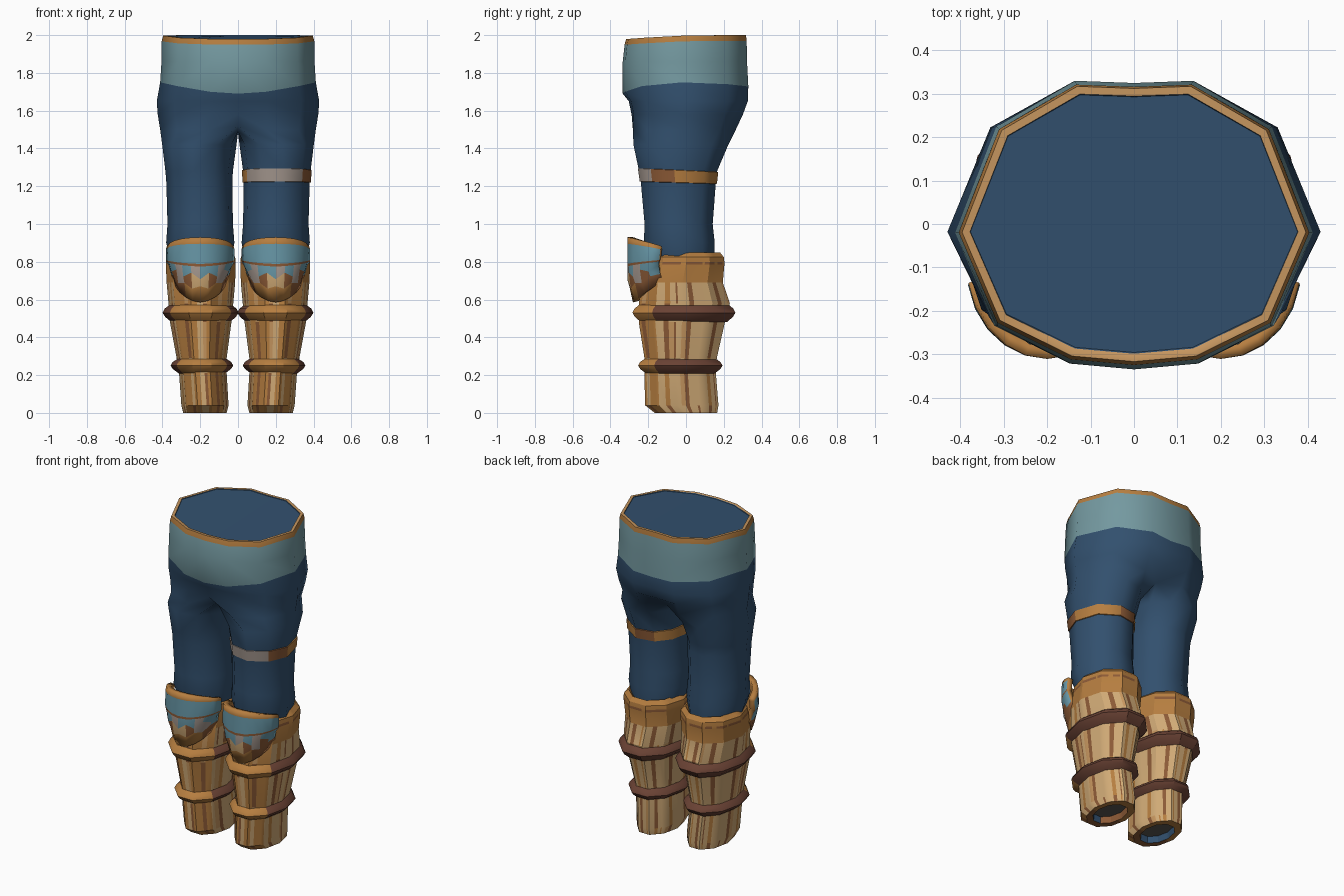
import bpy, math, random
from math import sin, cos, radians

if "Cube" in bpy.data.objects:
    bpy.data.objects.remove(bpy.data.objects["Cube"])

random.seed(4)


def srgb(r, g, b):
    lin = [((c / 255 + 0.055) / 1.055) ** 2.4 for c in (r, g, b)]
    return (*lin, 1)


PALETTE = {
    "navy_cloth": (50, 80, 110), "teal_cloth": (116, 153, 160),
    "tan_leather": (208, 170, 118), "dark_strap": (106, 66, 52),
    "rust_brown": (140, 90, 54), "pale_grey": (168, 155, 146),
    "plate_blue": (104, 152, 168), "sole_grey": (92, 88, 84),
    "light_ochre": (198, 150, 95),
    "ochre_leather": (182, 126, 64),   # kept last: used for plate thickness
}
MATS = []
for name, rgb in PALETTE.items():
    m = bpy.data.materials.new(name)
    m.diffuse_color = srgb(*rgb)
    m.use_nodes = True
    m.node_tree.nodes["Principled BSDF"].inputs["Base Color"].default_value = m.diffuse_color
    MATS.append(m)
NAVY, TEAL, TAN, STRAP, RUST, PALE, BLUE, SOLE, LIGHT, OCHRE = range(10)


def loft(name, rings, color, closed=True, cap_top=None, cap_bottom=None,
         angle=30, mirror=True, thickness=0):
    """Skin rings listed top to bottom; color(row, col, centre) gives a slot."""
    verts, starts = [], []
    for ring in rings:
        starts.append(len(verts))
        verts += ring
    faces, slots = [], []
    for r in range(len(rings) - 1):
        n = min(len(rings[r]), len(rings[r + 1]))
        loop = closed and len(rings[r]) == len(rings[r + 1])
        if closed == "lower" and n < 10:
            loop = False
        a, b = starts[r], starts[r + 1]
        for c in range(n if loop else n - 1):
            d = (c + 1) % n
            f = (a + c, b + c, b + d, a + d)
            mid = [sum(verts[i][k] for i in f) / 4 for k in range(3)]
            faces.append(f)
            slots.append(color(r, c, mid))
    if cap_top is not None:
        faces.append(tuple(range(len(rings[0]))))
        slots.append(cap_top)
    if cap_bottom is not None:
        faces.append(tuple(reversed(range(starts[-1], len(verts)))))
        slots.append(cap_bottom)
    me = bpy.data.meshes.new(name)
    me.from_pydata(verts, [], faces)
    for m in MATS:
        me.materials.append(m)
    me.polygons.foreach_set("material_index", slots)
    ob = bpy.data.objects.new(name, me)
    bpy.context.collection.objects.link(ob)
    bpy.ops.object.select_all(action="DESELECT")
    ob.select_set(True)
    bpy.context.view_layer.objects.active = ob
    bpy.ops.object.shade_smooth_by_angle(angle=radians(angle))
    if thickness:
        s = ob.modifiers.new("thickness", "SOLIDIFY")
        s.thickness, s.offset = thickness, -1
        s.material_offset = s.material_offset_rim = 10
    if mirror:
        mod = ob.modifiers.new("mirror", "MIRROR")
        mod.use_clip = True
        mod.merge_threshold = 0.0005
    return ob


# ---- trousers: half a pelvis flowing into one leg, mirrored ----
HALF = [(0, -1), (.36, -.96), (.78, -.7), (1, -.06), (.77, .67), (.33, .985), (0, .97)]
SAG = [-.06, -.05, -.02, 0, -.01, -.022, -.03]
WAIST_SAG = [-.02, -.02, -.014, -.003, 0, 0, 0]
LEG_ANGLES = [-118, -80, -42, -5, 40, 80, 118, 150, 180, 210]


def hip_ring(z, hx, yf, yb, sag=(0,) * 7):
    return [(x * hx, -y * yf if y < 0 else y * yb, z + s)
            for (x, y), s in zip(HALF, sag)]


def leg_ring(z, x0, x1, yf, yb, grow=0, tilt=0):
    cx, cy, rx, ry = (x0 + x1) / 2, (yf + yb) / 2, (x1 - x0) / 2, (yb - yf) / 2
    return [(cx + (rx + grow) * cos(radians(a)), cy + (ry + grow) * sin(radians(a)),
             z - tilt * sin(radians(a))) for a in LEG_ANGLES]


crotch = hip_ring(1.5, .412, -.293, .268)
crotch[0], crotch[6] = (0, -.21, 1.52), (0, .195, 1.50)
crotch += [(0, .11, 1.485), (0, 0, 1.48), (0, -.11, 1.49)]
trouser_rings = [
    hip_ring(1.996, .377, -.296, .302, WAIST_SAG),
    hip_ring(2.0, .378, -.299, .304, WAIST_SAG),
    hip_ring(2.0, .396, -.317, .322, WAIST_SAG),
    hip_ring(1.970, .404, -.325, .326, WAIST_SAG),
    hip_ring(1.86, .405, -.335, .328),
    hip_ring(1.75, .412, -.335, .335, SAG),
    hip_ring(1.65, .43, -.303, .332),
    hip_ring(1.58, .425, -.288, .306),
    crotch,
    leg_ring(1.42, .008, .402, -.282, .228),
    leg_ring(1.28, .027, .385, -.252, .168),
    leg_ring(1.22, .030, .380, -.242, .161),
    leg_ring(1.0, .027, .374, -.222, .144),
    leg_ring(.90, .019, .381, -.226, .155),
    leg_ring(.80, .040, .355, -.19, .15),
]
loft("trousers", trouser_rings,
     lambda r, c, p: (NAVY, LIGHT, OCHRE, TEAL, TEAL)[r] if r < 5 else NAVY,
     closed="lower", cap_top=NAVY, angle=55)

# ---- thigh band on one leg ----
loft("thigh_band",
     [leg_ring(1.286, .027, .385, -.252, .168, .001, .010),
      leg_ring(1.284, .027, .385, -.252, .168, .006, .010),
      leg_ring(1.22, .030, .380, -.242, .161, .006, .006),
      leg_ring(1.218, .030, .380, -.242, .161, .001, .006)],
     lambda r, c, p: PALE if c in (0, 1, 9) else RUST if c in (2, 5) else OCHRE,
     angle=55, mirror=False)

# ---- boots: ten-sided shafts with narrow seams cut into every side ----
SEAMS = []
for _ in range(10):
    f, g = random.uniform(.15, .35), random.uniform(.68, .82)
    SEAMS.append((f, f + random.uniform(.15, .24), g, g + random.uniform(.06, .1)))


def boot_ring(z, x0, x1, yf, yb, grow=0, seams=True):
    cx, cy = (x0 + x1) / 2, (yf + yb) / 2
    rx, ry = (x1 - x0) / 2 + grow, (yb - yf) / 2 / .951 + grow
    pts = [(cx + rx * cos(radians(36 * k - 108)), cy + ry * sin(radians(36 * k - 108)), z)
           for k in range(10)]
    if not seams:
        return pts
    out = []
    for k, a in enumerate(pts):
        b = pts[(k + 1) % 10]
        for f in (0, *SEAMS[k]):
            out.append(tuple(a[i] + (b[i] - a[i]) * f for i in range(3)))
    return out


BOOT = [  # z, x0, x1, y front, y back
    (.81, .07, .325, -.15, .15), (.85, .045, .35, -.17, .18),
    (.825, .015, .38, -.195, .20), (.80, .013, .382, -.20, .203),
    (.785, .013, .382, -.205, .203), (.69, .015, .378, -.232, .195),
    (.58, .025, .368, -.25, .232), (.48, .035, .36, -.25, .206),
    (.29, .06, .325, -.22, .163), (.21, .06, .312, -.221, .158),
    (.04, .05, .30, -.216, .172), (0, .06, .29, -.165, .165),
    (.0, .092, .258, -.12, .115), (.04, .097, .253, -.115, .11)]


def boot_color(r, c, p):
    side, cell = c // 5, c % 5
    if r >= 11:
        return (RUST if p[1] < -.03 else OCHRE) if r == 11 else RUST if p[0] < .15 else NAVY
    if r < 5:                                   # cuff with a broken stitch line
        return RUST if r == 3 and random.random() < .6 else OCHRE
    if side in (0, 1, 9):                       # front guard
        if cell == 1:
            return random.choice((RUST, LIGHT, TAN))
        return TAN if side == 0 and cell == 2 else OCHRE
    if cell == 1:                               # broken stripes between strips
        return random.choice((RUST, RUST, RUST, OCHRE))
    if cell == 3:
        return random.choice((OCHRE, RUST, TAN, TAN))
    return random.choices((TAN, LIGHT), (8, 1))[0]


loft("boots", [boot_ring(*b) for b in BOOT], boot_color, cap_bottom=SOLE)


# ---- boot straps: raised bevelled bands, ochre across the front ----
def strap(name, z, half, bulge, bounds, front):
    levels = [(half, -.01), (half * .45, bulge * .7), (0, bulge),
              (-half * .45, bulge * .62), (-half, -.01)]
    loft(name, [boot_ring(z + dz, *bounds, g, False) for dz, g in levels],
         lambda r, c, p: OCHRE if p[1] < front else STRAP)


strap("upper_strap", .53, .048, .035, (.032, .364, -.25, .228), -.13)
strap("lower_strap", .25, .042, .035, (.06, .322, -.22, .16), -.15)

# ---- knee plates: curved shields with a zigzag band ----
ROWS = [0, .10, .41, .45, .60, .78, 1]
COLS = 11
plate_rings = []
for r, t in enumerate(ROWS):
    ring = []
    for c in range(COLS):
        u = -1 + 2 * c / (COLS - 1)
        top, bottom = .93 - .045 * u * u, .585 + .115 * abs(u) ** 1.65
        zig = (.045 if c % 2 else -.045) if r in (4, 5) else 0
        if r == 5:
            zig *= -.6
        z = top + (bottom - top) * (t + zig)
        width = .176 + .013 * sin(math.pi * min(t * 1.5, 1)) - .035 * t * t
        a = u * radians(80)
        x = .2 + width * sin(a) / sin(radians(80))
        depth = .177 - .018 * t
        y = -.311 + depth * (1 - cos(a)) / (1 - cos(radians(80)))
        y += .03 * max(0, t - .65) / .35
        ring.append((x, y, z))
    plate_rings.append(ring)


def plate_color(r, c, p):
    if r == 3:
        return PALE if c in (2, 5, 7) else BLUE
    if r == 4:
        return BLUE if c in (0, 9) else PALE if c in (1, 2, 7) else TAN if c in (4, 5) else RUST
    return (OCHRE, BLUE, RUST, 0, 0, RUST if c > 6 or c < 2 else OCHRE)[r]


loft("knee_plates", plate_rings, plate_color, closed=False, angle=30, thickness=.032)
